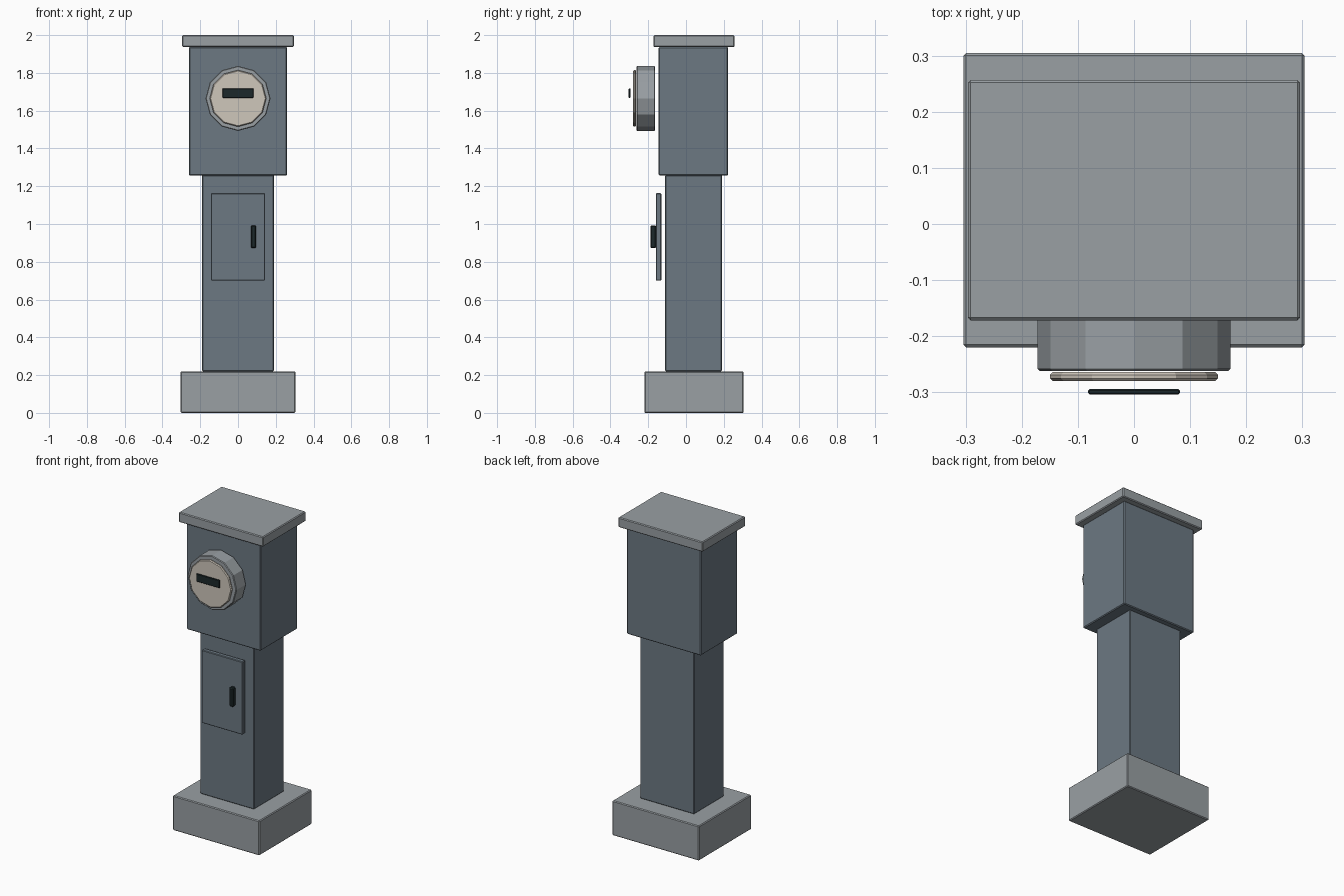
import bpy
import math

if "Cube" in bpy.data.objects:
    bpy.data.objects.remove(bpy.data.objects["Cube"], do_unlink=True)


def make_material(name, color):
    mat = bpy.data.materials.new(name)
    mat.use_nodes = True
    mat.diffuse_color = (*color, 1)
    mat.node_tree.nodes["Principled BSDF"].inputs["Base Color"].default_value = (*color, 1)
    return mat


slate = make_material("slate paint", (0.15, 0.19, 0.225))
grey = make_material("light grey", (0.32, 0.35, 0.37))
cream = make_material("cream dial", (0.62, 0.57, 0.5))
dark = make_material("dark trim", (0.012, 0.022, 0.024))


def finish(obj, name, mat, bevel):
    obj.name = name
    obj.data.name = name
    obj.data.materials.append(mat)
    mod = obj.modifiers.new("Edge bevel", 'BEVEL')
    mod.width = bevel
    mod.segments = 1
    mod.limit_method = 'ANGLE'
    mod.angle_limit = math.radians(40)
    return obj


def box(name, x, y, z, mat, bevel=0.005):
    """Box spanning the given (low, high) range on each axis."""
    spans = (x, y, z)
    bpy.ops.mesh.primitive_cube_add(size=1, location=[(a + b) / 2 for a, b in spans])
    obj = bpy.context.object
    size = [b - a for a, b in spans]
    for v in obj.data.vertices:
        v.co = [c * s for c, s in zip(v.co, size)]
    return finish(obj, name, mat, bevel)


def disc(name, radius, y, z, mat, bevel):
    """Twelve-sided disc facing the front, with a corner at the top."""
    bpy.ops.mesh.primitive_cylinder_add(
        vertices=12, radius=radius, depth=y[1] - y[0],
        location=(0, sum(y) / 2, z), rotation=(math.pi / 2, 0, 0))
    return finish(bpy.context.object, name, mat, bevel)


# Pedestal
box("base", (-0.304, 0.304), (-0.22, 0.305), (0, 0.22), grey)
box("post", (-0.19, 0.19), (-0.11, 0.19), (0.22, 1.26), slate)
box("head", (-0.26, 0.26), (-0.145, 0.223), (1.257, 1.937), slate)
box("cap", (-0.296, 0.296), (-0.172, 0.257), (1.937, 2.0), grey)

# Meter with its dial and display
disc("meter_housing", 0.172, (-0.262, -0.164), 1.665, grey, 0.004)
disc("meter_dial", 0.15, (-0.28, -0.264), 1.665, cream, 0.005)
box("meter_display", (-0.082, 0.082), (-0.304, -0.294), (1.668, 1.718), dark, 0.003)

# Access door
box("door", (-0.143, 0.143), (-0.16, -0.13), (0.70, 1.163), slate, 0.004)
box("door_handle", (0.068, 0.096), (-0.188, -0.158), (0.872, 0.993), dark, 0.006)
